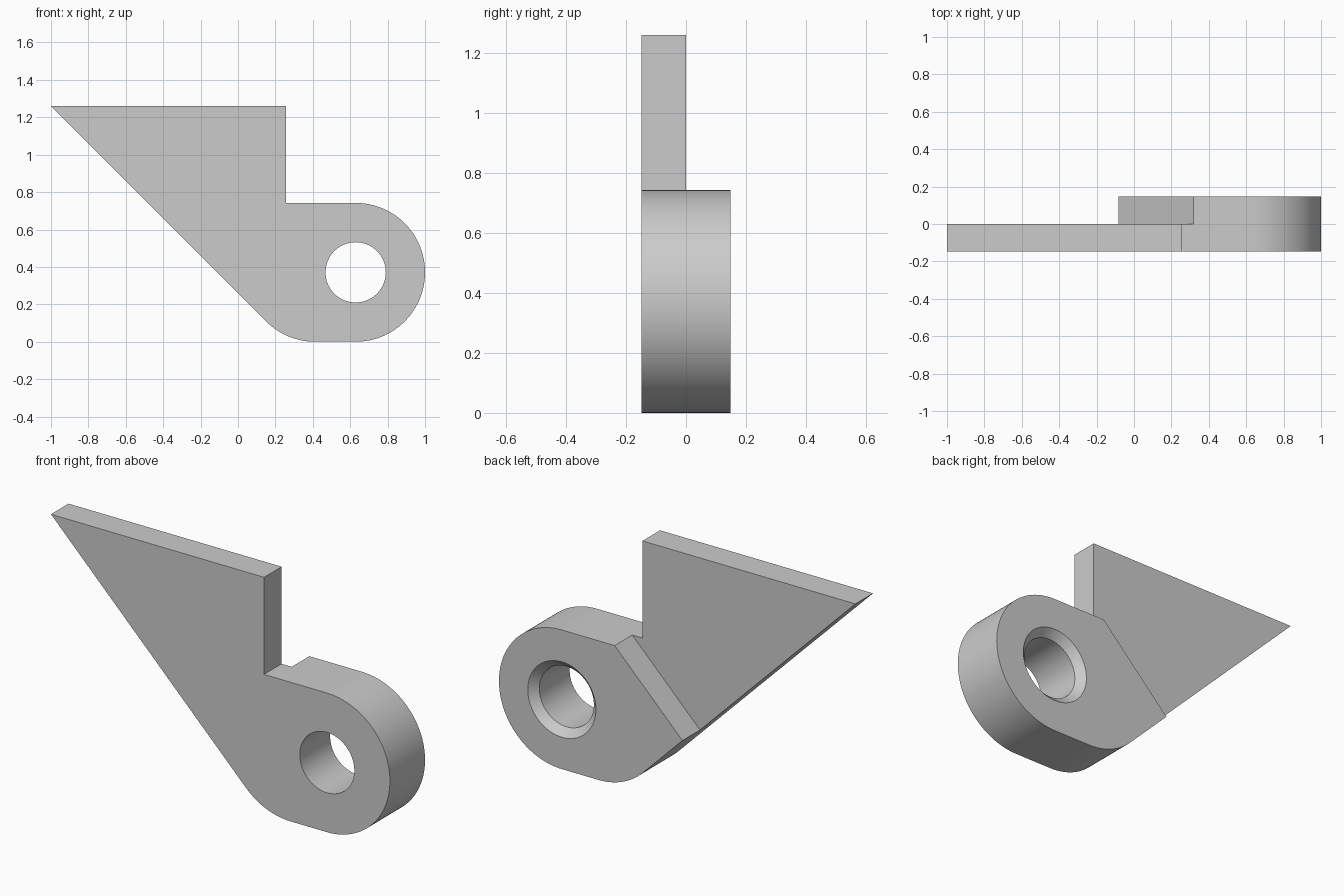
import bpy, bmesh
from math import sin, cos, radians, tau

if "Cube" in bpy.data.objects:
    bpy.data.objects.remove(bpy.data.objects["Cube"])

HALF = 0.148           # half of the full thickness
R = 0.371              # radius of the rounded end
HOLE_X = 0.629
HOLE_R = 0.161
SINK = 0.04            # countersink depth

grey = bpy.data.materials.new("plain grey")
grey.use_nodes = True
grey.diffuse_color = (0.6, 0.6, 0.6, 1)
grey.node_tree.nodes["Principled BSDF"].inputs["Base Color"].default_value = (0.6, 0.6, 0.6, 1)


def arc(cx, cz, r, start, end, steps):
    angles = [radians(start + (end - start) * i / steps) for i in range(steps + 1)]
    return [(cx + r * cos(a), cz + r * sin(a)) for a in angles]


def loft(name, rings):
    """Solid from matching rings of (x, z) points, each at a depth y."""
    bm = bmesh.new()
    loops = [[bm.verts.new((x, y, z)) for x, z in pts] for pts, y in rings]
    n = len(loops[0])
    bm.faces.new(loops[0])
    bm.faces.new(loops[-1][::-1])
    for a, b in zip(loops, loops[1:]):
        for i in range(n):
            bm.faces.new((a[i], b[i], b[(i + 1) % n], a[(i + 1) % n]))
    bmesh.ops.recalc_face_normals(bm, faces=bm.faces)
    mesh = bpy.data.meshes.new(name)
    bm.to_mesh(mesh)
    bm.free()
    mesh.materials.append(grey)
    obj = bpy.data.objects.new(name, mesh)
    bpy.context.collection.objects.link(obj)
    return obj


def cut(obj, cutter):
    cutter.hide_render = True
    mod = obj.modifiers.new("cut", 'BOOLEAN')
    mod.operation = 'DIFFERENCE'
    mod.solver = 'EXACT'
    mod.object = cutter
    bpy.context.view_layer.objects.active = obj
    bpy.ops.object.modifier_apply(modifier=mod.name)
    bpy.data.objects.remove(cutter)


# Bracket body: pointed arm, rounded eye end and rounded lower corner
outline = [(-1, 1.26), (0.257, 1.26), (0.257, 2 * R)]
outline += arc(HOLE_X, R, R, 90, -90, 64)
outline += arc(0.413, R, R, -90, -135, 16)
bracket = loft("bracket", [(outline, -HALF), (outline, HALF)])

# Arm is half as thick: remove its back above a diagonal step
arm_back = [(1.075, 1.5), (-0.925, -0.5), (-2, -0.5), (-2, 1.5)]
cut(bracket, loft("arm_cutter", [(arm_back, 0), (arm_back, 0.5)]))

# Through hole with a countersink on the back
flare = 0.1
profile = [(HOLE_R, -0.4), (HOLE_R, HALF - SINK), (HOLE_R + SINK + flare, HALF + flare)]
rings = [(arc(HOLE_X, R, r, 0, 360, 96)[:-1], y) for r, y in profile]
cut(bracket, loft("hole_cutter", rings))

bpy.ops.object.select_all(action='DESELECT')
bracket.select_set(True)
bpy.context.view_layer.objects.active = bracket
bpy.ops.object.shade_smooth_by_angle(angle=radians(30))
